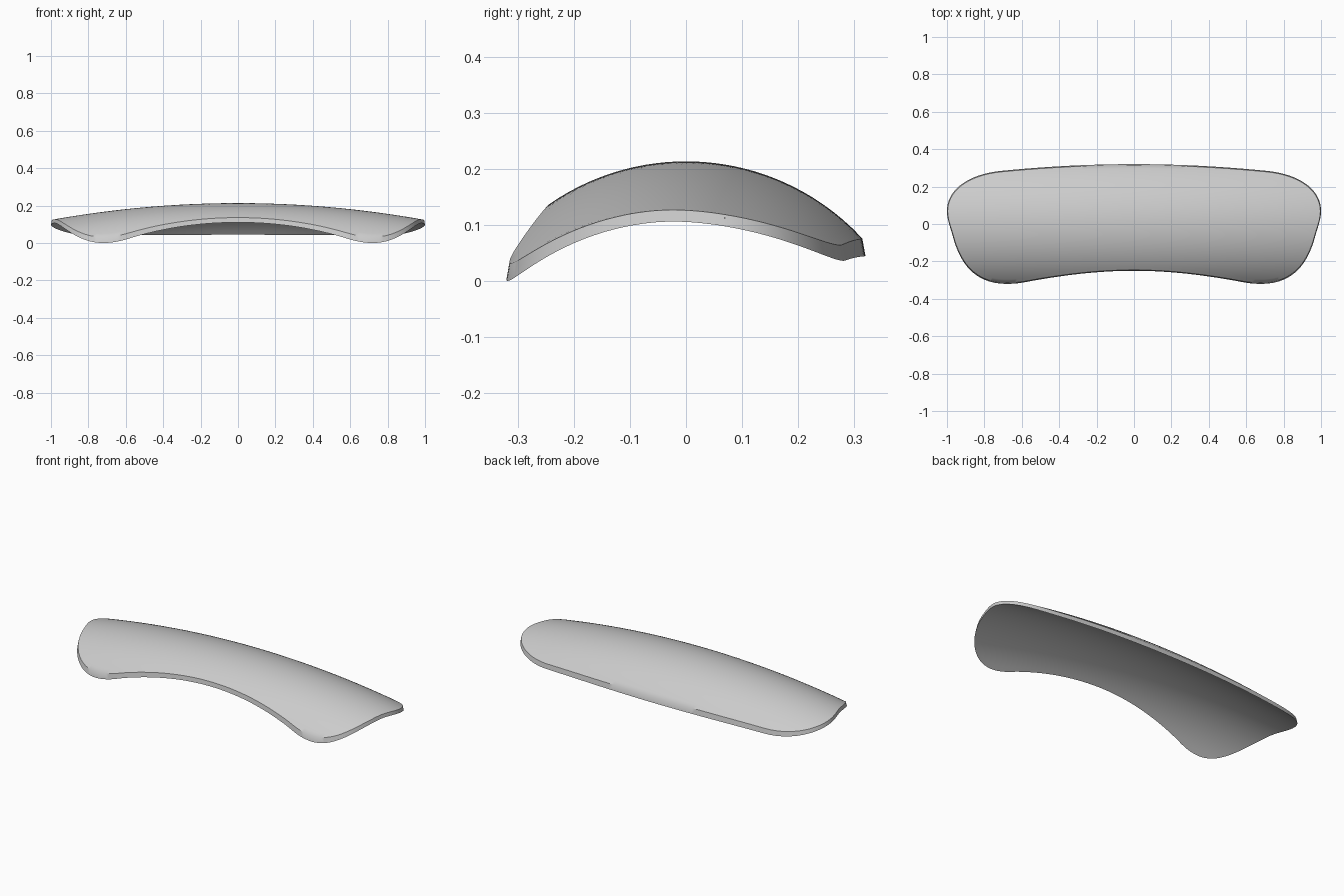
import bpy, bmesh, math
from mathutils import Vector
from mathutils.geometry import interpolate_bezier

if "Cube" in bpy.data.objects:
    bpy.data.objects.remove(bpy.data.objects["Cube"])

# Half outline seen from above, as Bezier segments running from centre to tip
BACK = [((0, .32), (.28, .32), (.52, .303), (.72, .283)),
        ((.72, .283), (.90, .262), (1, .175), (1, .07))]
FRONT = [((0, -.25), (.2, -.25), (.38, -.275), (.54, -.303)),
         ((.54, -.303), (.6, -.315), (.63, -.32), (.68, -.32)),
         ((.68, -.32), (.86, -.32), (.93, -.2), (.965, -.08)),
         ((.965, -.08), (.98, -.02), (1, .02), (1, .07))]


def sample(segments):
    pts = []
    for seg in segments:
        pts += interpolate_bezier(*[Vector((x, y, 0)) for x, y in seg], 200)
    return pts


def y_at(pts, x):
    x = min(abs(x), 1)
    for a, b in zip(pts, pts[1:]):
        if b.x >= x and b.x > a.x:
            return a.y + (b.y - a.y) * (x - a.x) / (b.x - a.x)
    return pts[-1].y


# Stations packed towards the rounded ends
NX, NY = 120, 32
back, front = sample(BACK), sample(FRONT)
stations = [math.sin(math.pi * (i / NX - .5)) for i in range(NX + 1)]
limits = [(x, y_at(front, x), y_at(back, x)) for x in stations]


def skin(bm, crest, radius, sx, sy):
    """Doubly arched sheet trimmed to the outline."""
    grid = []
    for x, lo, hi in limits:
        row = []
        for j in range(NY + 1):
            px, py = x * sx, (lo + (hi - lo) * j / NY) * sy
            z = crest - radius + math.sqrt(radius ** 2 - py ** 2) - .09 * px ** 2
            row.append(bm.verts.new((px, py, z)))
        grid.append(row)
    return grid


bm = bmesh.new()
top = skin(bm, .205, .428, .996, .982)
bottom = skin(bm, .185, .418, 1, 1)
for i in range(NX):
    for j in range(NY):
        for g in (top, bottom):
            bm.faces.new((g[i][j], g[i + 1][j], g[i + 1][j + 1], g[i][j + 1]))
    # Rim wall
    for j in (0, NY):
        bm.faces.new((top[i][j], top[i + 1][j], bottom[i + 1][j], bottom[i][j]))
bmesh.ops.remove_doubles(bm, verts=bm.verts, dist=1e-5)
bmesh.ops.recalc_face_normals(bm, faces=bm.faces)
low = min(v.co.z for v in bm.verts)
bmesh.ops.translate(bm, verts=bm.verts, vec=(0, 0, -low))

mesh = bpy.data.meshes.new("curved_panel")
bm.to_mesh(mesh)
bm.free()
panel = bpy.data.objects.new("curved_panel", mesh)
bpy.context.collection.objects.link(panel)

grey = bpy.data.materials.new("light grey")
grey.diffuse_color = (.6, .6, .6, 1)
grey.use_nodes = True
grey.node_tree.nodes["Principled BSDF"].inputs["Base Color"].default_value = grey.diffuse_color
mesh.materials.append(grey)

bpy.context.view_layer.objects.active = panel
panel.select_set(True)
bpy.ops.object.shade_smooth_by_angle(angle=math.radians(35))
